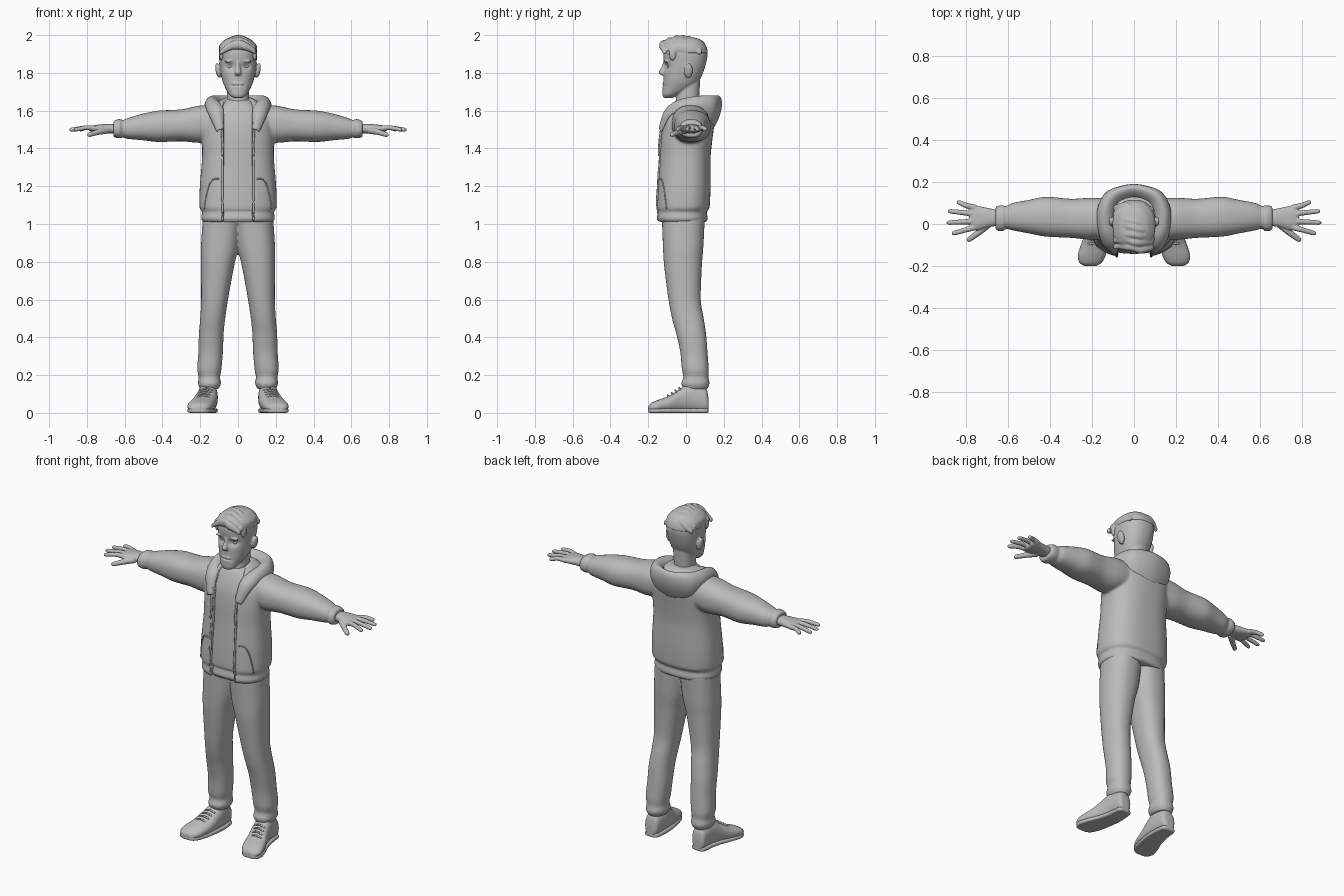
import bpy
import bmesh
import math
import random
from mathutils import Matrix, Vector

cube = bpy.data.objects.get("Cube")
if cube:
    bpy.data.objects.remove(cube, do_unlink=True)
random.seed(3)
BOTH = (1, -1)

clay = bpy.data.materials.new("plain_grey")
clay.use_nodes = True
grey = (0.5, 0.5, 0.5, 1)
clay.diffuse_color = grey
clay.node_tree.nodes["Principled BSDF"].inputs["Base Color"].default_value = grey


def finish(bm, name, voxel=0, relax=3):
    """Turn a bmesh into a smooth object; a voxel size fuses its overlapping pieces."""
    bmesh.ops.recalc_face_normals(bm, faces=bm.faces)
    mesh = bpy.data.meshes.new(name)
    bm.to_mesh(mesh)
    bm.free()
    mesh.materials.append(clay)
    for poly in mesh.polygons:
        poly.use_smooth = True
    obj = bpy.data.objects.new(name, mesh)
    bpy.context.collection.objects.link(obj)
    if voxel:
        fuse = obj.modifiers.new("fuse", 'REMESH')
        fuse.mode = 'VOXEL'
        fuse.voxel_size = voxel
        fuse.use_smooth_shade = True
        soft = obj.modifiers.new("soften", 'SMOOTH')
        soft.factor = 0.5
        soft.iterations = relax
    return obj


def spline(rows, steps=5):
    """Pass a smooth curve through rows of numbers."""
    out = []
    for i in range(len(rows) - 1):
        a, b = rows[i], rows[i + 1]
        before, after = rows[max(i - 1, 0)], rows[min(i + 2, len(rows) - 1)]
        for k in range(steps):
            t = k / steps
            h = t * t * (3 - 2 * t)
            p, q = t * (1 - t) ** 2, t * t * (t - 1)
            out.append(tuple(m + (n - m) * h + 0.4 * ((n - l) * p + (o - m) * q)
                             for l, m, n, o in zip(before, a, b, after)))
    return out + [tuple(rows[-1])]


def skin(bm, rings):
    """Bridge rings of points and cap both ends."""
    rings = [[bm.verts.new(p) for p in ring] for ring in rings]
    count = len(rings[0])
    for low, high in zip(rings, rings[1:]):
        for i in range(count):
            j = (i + 1) % count
            bm.faces.new((low[i], low[j], high[j], high[i]))
    bm.faces.new(rings[0])
    bm.faces.new(rings[-1])


def loft(bm, rows, axis='z', power=2.3, sides=(1,), count=48, notch=0):
    """Rows: place along the axis, then low and high limits on the other two axes."""
    for side in sides:
        rings = []
        for t, a0, a1, b0, b1 in spline(rows):
            ring = []
            for i in range(count):
                ang = math.tau * (i + 0.5) / count
                c, s = math.cos(ang), math.sin(ang)
                a = (a0 + a1) / 2 + (a1 - a0) / 2 * math.copysign(abs(c) ** (2 / power), c)
                b = (b0 + b1) / 2 + (b1 - b0) / 2 * math.copysign(abs(s) ** (2 / power), s)
                x, y, z = {'x': (t, a, b), 'y': (a, t, b), 'z': (a, b, t)}[axis]
                if abs(x) < notch and s < 0:
                    y += 0.04
                ring.append((x * side, y, z))
            rings.append(ring)
        skin(bm, rings)


def tube(bm, points, start, end, sides=BOTH, count=12):
    path = [Vector(p) for p in spline(points)]
    last = len(path) - 1
    for side in sides:
        rings = []
        for i, p in enumerate(path):
            turn = (path[min(i + 1, last)] - path[max(i - 1, 0)]).to_track_quat('Z', 'Y')
            r = (start + (end - start) * i / last) * (0.6 if i in (0, last) else 1)
            ring = [p + turn @ Vector((r * math.cos(a), r * math.sin(a), 0))
                    for a in (math.tau * k / count for k in range(count))]
            rings.append([(v.x * side, v.y, v.z) for v in ring])
        skin(bm, rings)


def blob(bm, centre, radii, tilt=0):
    for side in BOTH:
        place = Matrix.Translation((centre[0] * side, *centre[1:]))
        place = place @ Matrix.Rotation(tilt * side, 4, 'Y') @ Matrix.Diagonal((*radii, 1))
        bmesh.ops.create_uvsphere(bm, u_segments=20, v_segments=14, radius=1, matrix=place)


def dent(bm, x, z, wide, tall, depth):
    """Press a soft hollow into the face."""
    for v in bm.verts:
        if v.co.y < -0.04:
            v.co.y += depth * math.exp(-((v.co.x - x) / wide) ** 2 - ((v.co.z - z) / tall) ** 2)


def even(rows):
    return [(z, -w, w, front, back) for z, w, front, back in rows]


# Jacket with open front and sleeves
torso = even([(1.01, .185, -.15, .108), (1.03, .195, -.16, .115), (1.065, .19, -.154, .11),
              (1.09, .204, -.16, .125), (1.2, .202, -.155, .13), (1.35, .19, -.145, .13),
              (1.45, .19, -.14, .14), (1.53, .188, -.13, .15), (1.59, .17, -.11, .148),
              (1.64, .12, -.085, .13), (1.67, .07, -.05, .1)])
bm = bmesh.new()
loft(bm, torso, power=2.5, count=120, notch=.078)
loft(bm, [(.08, -.07, .12, 1.45, 1.63), (.2, -.075, .125, 1.43, 1.627), (.3, -.066, .12, 1.438, 1.607),
          (.42, -.06, .13, 1.434, 1.6), (.5, -.045, .115, 1.443, 1.585), (.58, -.03, .1, 1.45, 1.562),
          (.61, -.022, .085, 1.458, 1.55), (.628, -.036, .09, 1.453, 1.557),
          (.66, -.03, .085, 1.46, 1.545)], 'x', sides=BOTH)
finish(bm, "jacket", .008)

# Shirt under the jacket
bm = bmesh.new()
loft(bm, [(z, a + .03, b - .03, c + .018, d - .03) for z, a, b, c, d in torso], power=2.5)
finish(bm, "shirt")


def front(x, z):
    """Depth of the jacket front at a given place."""
    _, _, w, lo, hi = min(spline(torso), key=lambda row: abs(row[0] - z))
    return (lo + hi) / 2 - (hi - lo) / 2 * (1 - min(abs(x) / w, 1) ** 2.5) ** 0.4


def trim(bm, places, radius, lift=0):
    tube(bm, [(x, front(x, z) - lift, z) for x, z in places], radius, radius, count=8)


# Zip edges, pocket seams and drawstrings
bm = bmesh.new()
trim(bm, [(.082, 1.015 + .05 * i) for i in range(11)], .006)
finish(bm, "zip_edges")
bm = bmesh.new()
trim(bm, [(.1, 1.24), (.135, 1.235), (.155, 1.2), (.17, 1.14), (.178, 1.08)], .004)
finish(bm, "pocket_seams")
bm = bmesh.new()
trim(bm, [(.08, 1.54), (.084, 1.48), (.08, 1.42), (.083, 1.36)], .006, .006)
finish(bm, "drawstrings")

# Hood lying on the back, from its seam over the rim to the inside
seam = [(.11, -.13, 1.48), (.15, -.085, 1.57), (.162, -.02, 1.6), (.16, .07, 1.58), (.11, .13, 1.53), (0, .14, 1.5)]
bulge = [(.1, -.14, 1.5), (.14, -.105, 1.59), (.17, -.03, 1.63), (.178, .07, 1.635), (.135, .16, 1.62), (0, .194, 1.61)]
rim = [(.082, -.143, 1.5), (.105, -.115, 1.6), (.135, -.05, 1.66), (.146, .05, 1.688), (.11, .145, 1.7), (0, .184, 1.7)]
inside = [(.075, -.12, 1.5), (.075, -.09, 1.6), (.085, -.04, 1.63), (.095, .04, 1.64), (.075, .1, 1.64), (0, .125, 1.63)]
bm = bmesh.new()
grid = []
for line in (seam, bulge, rim, inside):
    full = line + [(-x, y, z) for x, y, z in reversed(line[:-1])]
    grid.append([bm.verts.new(p) for p in spline(full, 3)])
for low, high in zip(grid, grid[1:]):
    for i in range(len(low) - 1):
        bm.faces.new((low[i], low[i + 1], high[i + 1], high[i]))
hood = finish(bm, "hood")
thick = hood.modifiers.new("thickness", 'SOLIDIFY')
thick.thickness = .014
thick.offset = 0
hood.modifiers.new("round", 'SUBSURF').levels = 2
hood.modifiers["round"].render_levels = 2

# Trousers
bm = bmesh.new()
loft(bm, [(.125, .105, .2, -.012, .112), (.155, .09, .212, -.025, .125), (.19, .095, .208, -.014, .118),
          (.23, .088, .216, -.022, .12), (.32, .08, .21, -.03, .114), (.42, .076, .207, -.052, .106),
          (.5, .068, .2, -.074, .094), (.6, .053, .195, -.093, .078), (.78, .02, .196, -.116, .084),
          (.88, -.004, .196, -.122, .092), (1.04, -.02, .186, -.128, .1)], sides=BOTH)
finish(bm, "trousers", .008)

# Shoes, soles and laces
shape = [(.12, .14, .185, .07), (.105, .115, .2, .13), (.03, .107, .21, .16), (-.03, .11, .225, .13),
         (-.09, .12, .25, .09), (-.15, .135, .268, .068), (-.185, .155, .26, .052), (-.2, .18, .235, .035)]
bm = bmesh.new()
loft(bm, [(y, a, b, .004, top) for y, a, b, top in shape], 'y', sides=BOTH)
finish(bm, "shoes", .006)
bm = bmesh.new()
loft(bm, [(y, a, b, 0, .024) for y, a, b, top in shape], 'y', power=6, sides=BOTH)
finish(bm, "soles", .005, 2)
bm = bmesh.new()
for i in range(4):
    y, z = -.03 - .02 * i, .128 - .0125 * i
    x = .168 + .006 * i
    tube(bm, [(x - .035, y, z - .01), (x, y - .006, z + .004), (x + .035, y, z - .01)], .005, .005, count=8)
finish(bm, "laces")

# Hands
bm = bmesh.new()
loft(bm, [(.63, -.005, .065, 1.477, 1.528), (.69, -.015, .075, 1.48, 1.53), (.74, -.028, .085, 1.482, 1.526),
          (.772, -.026, .09, 1.487, 1.521), (.785, -.015, .08, 1.492, 1.515)], 'x', sides=BOTH)
for root, tip, reach in ((.076, .107, .842), (.046, .062, .887), (.014, .006, .893), (-.014, -.047, .868)):
    tube(bm, [(.75, root, 1.504), (.8, root * .6 + tip * .4, 1.51), (reach, tip, 1.498)], .0155, .0105)
tube(bm, [(.69, .005, 1.497), (.74, -.04, 1.487), (.795, -.08, 1.47)], .02, .0115)
finish(bm, "hands", .004, 2)

# Head with neck, brows, nose, lips and ears
bm = bmesh.new()
loft(bm, even([(1.668, .026, -.118, -.07), (1.684, .046, -.125, -.04), (1.71, .062, -.125, .02),
               (1.75, .08, -.12, .065), (1.8, .092, -.118, .09), (1.85, .098, -.116, .106),
               (1.9, .1, -.12, .114), (1.945, .092, -.112, .1), (1.975, .06, -.08, .07),
               (1.985, .03, -.045, .03)]), count=80)
for side in BOTH:
    dent(bm, side * .042, 1.833, .026, .017, .015)
dent(bm, 0, 1.733, .034, .006, .008)
loft(bm, even([(1.56, .066, -.06, .08), (1.64, .058, -.056, .07), (1.76, .06, -.04, .075)]))
loft(bm, even([(1.868, .012, -.119, -.09), (1.835, .011, -.127, -.09),
               (1.803, .018, -.145, -.095), (1.787, .016, -.132, -.095)]))
blob(bm, (.044, -.106, 1.863), (.03, .011, .007), .12)
blob(bm, (.012, -.118, 1.742), (.02, .008, .006))
blob(bm, (.01, -.118, 1.723), (.018, .008, .007))
blob(bm, (.105, .012, 1.812), (.014, .024, .04), .2)
finish(bm, "head", .0045, 3)
bm = bmesh.new()
blob(bm, (.042, -.086, 1.834), (.015, .014, .011))
finish(bm, "eyes")

# Hair: a close cap and locks swept across the top
bm = bmesh.new()
loft(bm, even([(1.905, .101, -.095, .116), (1.925, .102, -.118, .113), (1.95, .096, -.12, .102),
               (1.978, .066, -.09, .074), (1.99, .03, -.045, .03)]))
for i in range(7):
    y = -.112 + .031 * i
    crown = 2.001 - 3.2 * (y + .02) ** 2
    rows = []
    for k in range(7):
        x = .094 - .032 * k
        z = crown - .023 - 4.5 * x * x - random.uniform(0, .004)
        mid = y - .008 * math.sin(k) + random.uniform(-.003, .003)
        r = .022 * math.sin(.5 + k * .37) + .003
        rows.append((x, mid - r * .85, mid + r * .85, z - r, z + r))
    loft(bm, rows, 'x', count=20)
blob(bm, (.088, -.07, 1.9), (.012, .02, .035))
finish(bm, "hair", .0045, 2)
